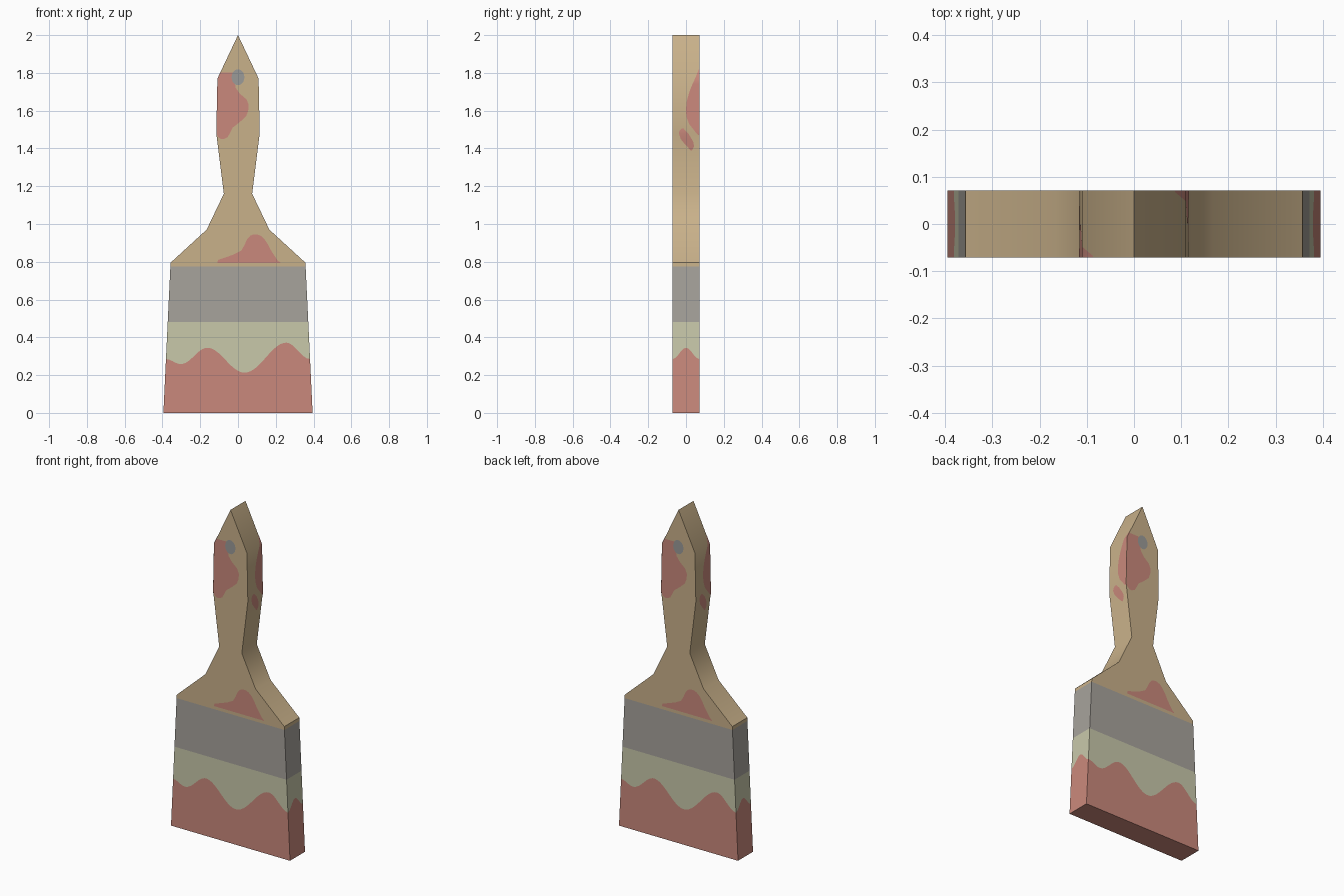
import bpy, bmesh, math

if "Cube" in bpy.data.objects:
    bpy.data.objects.remove(bpy.data.objects["Cube"])

T = 0.071  # half thickness
PROFILE = [(0, 0.395), (0.795, 0.357), (0.97, 0.166), (1.16, 0.075),
           (1.48, 0.115), (1.77, 0.109), (2.0, 0.0)]  # height, half width


def lerp(table, t, smooth=False):
    for (a, va), (b, vb) in zip(table, table[1:]):
        if t <= b:
            f = (t - a) / (b - a)
            if smooth:
                f = (1 - math.cos(math.pi * f)) / 2
            return va + (vb - va) * f
    return table[-1][1]


def width(z):
    return lerp(PROFILE, z)


def material(name, rgb):
    m = bpy.data.materials.new(name)
    m.diffuse_color = [(((c / 255) + 0.055) / 1.055) ** 2.4 for c in rgb] + [1]
    m.use_nodes = True
    m.node_tree.nodes["Principled BSDF"].inputs["Base Color"].default_value = m.diffuse_color
    return m


wood = material("wood", (201, 177, 138))
red = material("red paint", (202, 137, 124))
metal = material("grey metal", (167, 163, 156))
cream = material("cream bristle", (200, 200, 170))
hole_grey = material("hole grey", (155, 155, 152))


def make(name, bm, mats):
    me = bpy.data.meshes.new(name)
    bm.to_mesh(me)
    bm.free()
    for m in mats:
        me.materials.append(m)
    ob = bpy.data.objects.new(name, me)
    bpy.context.collection.objects.link(ob)
    bpy.context.view_layer.objects.active = ob
    bpy.ops.object.select_all(action='DESELECT')
    ob.select_set(True)
    bpy.ops.object.shade_smooth_by_angle(angle=math.radians(35))
    return ob


def bridge(bm, low, high, mat=0):
    n = len(low)
    for i in range(n):
        j = (i + 1) % n
        bm.faces.new((low[i], low[j], high[j], high[i])).material_index = mat


def corners(bm, z):
    w = width(z)
    return [bm.verts.new((x * w, y * T, z)) for x, y in ((-1, -1), (1, -1), (1, 1), (-1, 1))]


# bristles: dipped in paint with a wavy edge; the back repeats the front turned by 180 degrees
FRONT_WAVE = [(-1, 0.285), (-0.79, 0.258), (-0.43, 0.345), (0.09, 0.213), (0.68, 0.372), (1, 0.285)]
SIDE_WAVE = [(-1, 0.285), (0, 0.345), (1, 0.285)]
half = []
for i in range(44):
    u = -1 + 2 * i / 44
    half.append((u, -1, lerp(FRONT_WAVE, u, True)))
for i in range(10):
    v = -1 + 2 * i / 10
    half.append((1, v, lerp(SIDE_WAVE, v, True)))
outline = half + [(-u, -v, h) for u, v, h in half]
bm = bmesh.new()
rings = [[bm.verts.new((u * width(z), v * T, z))
          for u, v, z in ((u, v, h if k == 1 else (0, 0, 0.48)[k]) for u, v, h in outline)]
         for k in range(3)]
bridge(bm, rings[0], rings[1], 1)
bridge(bm, rings[1], rings[2], 0)
bm.faces.new(rings[0][::-1]).material_index = 1
make("bristles", bm, [cream, red])

# metal ferrule
bm = bmesh.new()
bridge(bm, corners(bm, 0.48), corners(bm, 0.775))
make("ferrule", bm, [metal])

# wooden handle, stacked along the profile to a ridge tip
bm = bmesh.new()
levels = [corners(bm, z) for z in [0.775] + [p[0] for p in PROFILE[1:]]]
for low, high in zip(levels, levels[1:]):
    bridge(bm, low, high)
bmesh.ops.remove_doubles(bm, verts=bm.verts, dist=1e-5)
make("handle", bm, [wood])


# painted patches: rows of (height, from, to), on the front or right side, plus the turned copy
def patch(name, rows, place, mat):
    bm = bmesh.new()
    for s in (1, -1):
        prev = None
        for z, a, b in rows:
            row = []
            for t in (a, b):
                x, y = place(t, z)
                row.append(bm.verts.new((s * x, s * y, z)))
            if prev:
                bm.faces.new((prev[0], prev[1], row[1], row[0]))
            prev = row
    make(name, bm, [mat])


def on_front(t, z):
    return t, -T - 0.001


def on_side(t, z):
    return width(z) + 0.001, t


patch("handle_splash",
      [(1.45, -0.09, -0.075), (1.46, -0.105, -0.055)] +
      [(z, -width(z), r) for z, r in ((1.48, -0.043), (1.51, -0.028), (1.54, 0.01), (1.57, 0.043),
       (1.60, 0.054), (1.63, 0.057), (1.66, 0.045), (1.69, 0.01), (1.72, -0.012), (1.77, -0.02))] +
      [(1.803, -0.092, -0.03)], on_front, red)
patch("shoulder_splash",
      [(0.794, -0.11, 0.225), (0.81, -0.105, 0.208), (0.825, -0.06, 0.198), (0.84, -0.02, 0.188),
       (0.86, 0.018, 0.175), (0.89, 0.035, 0.16), (0.92, 0.048, 0.14), (0.938, 0.065, 0.12),
       (0.945, 0.08, 0.10)], on_front, red)
patch("side_splash",
      [(z, y, T) for z, y in ((1.47, 0.066), (1.48, 0.055), (1.50, 0.04), (1.53, 0.016), (1.57, 0.002),
       (1.61, 0.0), (1.65, 0.004), (1.70, 0.018), (1.74, 0.034), (1.77, 0.048), (1.82, 0.068))],
      on_side, red)
patch("side_drip",
      [(1.39, 0.025, 0.032), (1.41, 0.006, 0.042), (1.43, -0.012, 0.04), (1.45, -0.028, 0.03),
       (1.48, -0.038, 0.012), (1.495, -0.034, -0.004), (1.505, -0.024, -0.012)], on_side, red)

# painted hanging hole
bm = bmesh.new()
for s in (1, -1):
    bm.faces.new([bm.verts.new((s * 0.034 * math.cos(a), s * (-T - 0.002), 1.777 + 0.042 * math.sin(a)))
                  for a in (math.tau * i / 20 for i in range(20))])
make("hanging_hole", bm, [hole_grey])
